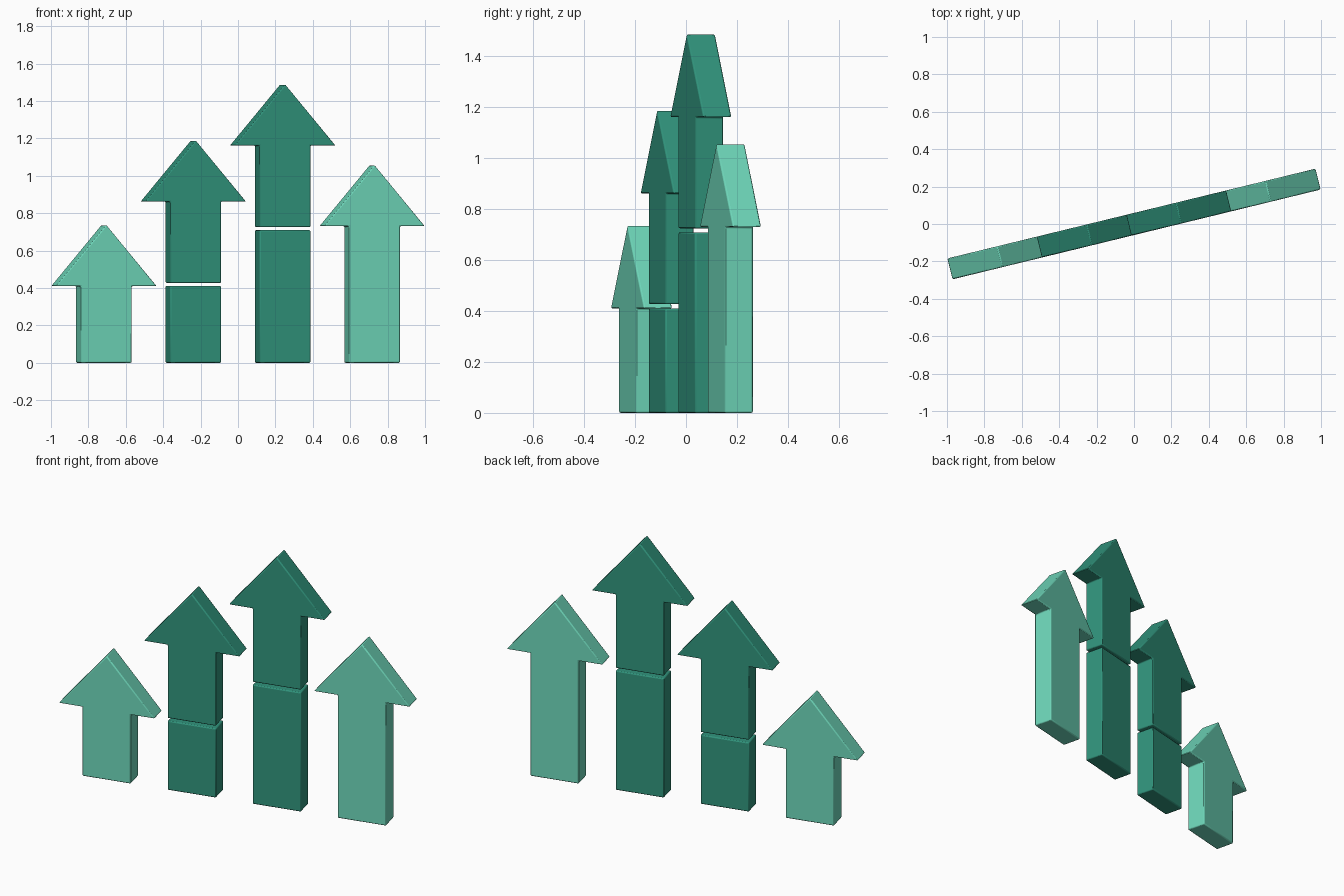
import bpy
import math
from mathutils import Matrix

cube = bpy.data.objects.get("Cube")
if cube:
    bpy.data.objects.remove(cube, do_unlink=True)

THICK = 0.115
SHAFT = 0.14       # half width of a shaft
HEAD = 0.277       # half width of a head
HEAD_H = 0.327
SPACING = 0.492
TURN = Matrix.Rotation(math.radians(13.7), 4, 'Z')


def material(name, color):
    m = bpy.data.materials.new(name)
    m.use_nodes = True
    m.diffuse_color = color
    bsdf = m.node_tree.nodes["Principled BSDF"]
    bsdf.inputs["Base Color"].default_value = color
    bsdf.inputs["Roughness"].default_value = 0.6
    return m


light = material("light mint green", (0.156, 0.68, 0.49, 1))
dark = material("deep teal green", (0.03, 0.296, 0.202, 1))


def slab(name, outline, mat):
    """Extrude an x-z outline through the thickness, turn it, soften its edges."""
    n = len(outline)
    verts = [(x, y, z) for y in (-THICK / 2, THICK / 2) for x, z in outline]
    faces = [tuple(range(n)), tuple(reversed(range(n, 2 * n)))]
    faces += [(i, i + n, (i + 1) % n + n, (i + 1) % n) for i in range(n)]
    mesh = bpy.data.meshes.new(name)
    mesh.from_pydata(verts, [], faces)
    mesh.transform(TURN)
    mesh.materials.append(mat)
    obj = bpy.data.objects.new(name, mesh)
    bpy.context.collection.objects.link(obj)
    bevel = obj.modifiers.new("soft_edges", 'BEVEL')
    bevel.width = 0.006
    bevel.segments = 2
    bpy.ops.object.select_all(action='DESELECT')
    obj.select_set(True)
    bpy.context.view_layer.objects.active = obj
    bpy.ops.object.shade_smooth_by_angle(angle=math.radians(35))


def block(name, cx, top, mat):
    slab(name, [(cx - SHAFT, 0), (cx + SHAFT, 0),
                (cx + SHAFT, top), (cx - SHAFT, top)], mat)


def arrow(name, cx, bottom, neck, mat):
    half = [(SHAFT, bottom), (SHAFT, neck), (HEAD, neck)]
    right = [(cx + x, z) for x, z in half]
    left = [(cx - x, z) for x, z in reversed(half)]
    slab(name, right + [(cx, neck + HEAD_H)] + left, mat)


# Four arrows in a row: name, bottom of arrow, neck height, colour
rows = [
    ("short_outer_arrow", 0, 0.41, light),
    ("medium_inner_arrow", 0.427, 0.862, dark),
    ("tall_inner_arrow", 0.725, 1.162, dark),
    ("long_outer_arrow", 0, 0.73, light),
]
for i, (name, bottom, neck, mat) in enumerate(rows):
    cx = (i - 1.5) * SPACING
    arrow(name, cx, bottom, neck, mat)
    # Separate base block below the raised arrows
    if bottom:
        block(name + "_base_block", cx, bottom - 0.016, mat)
